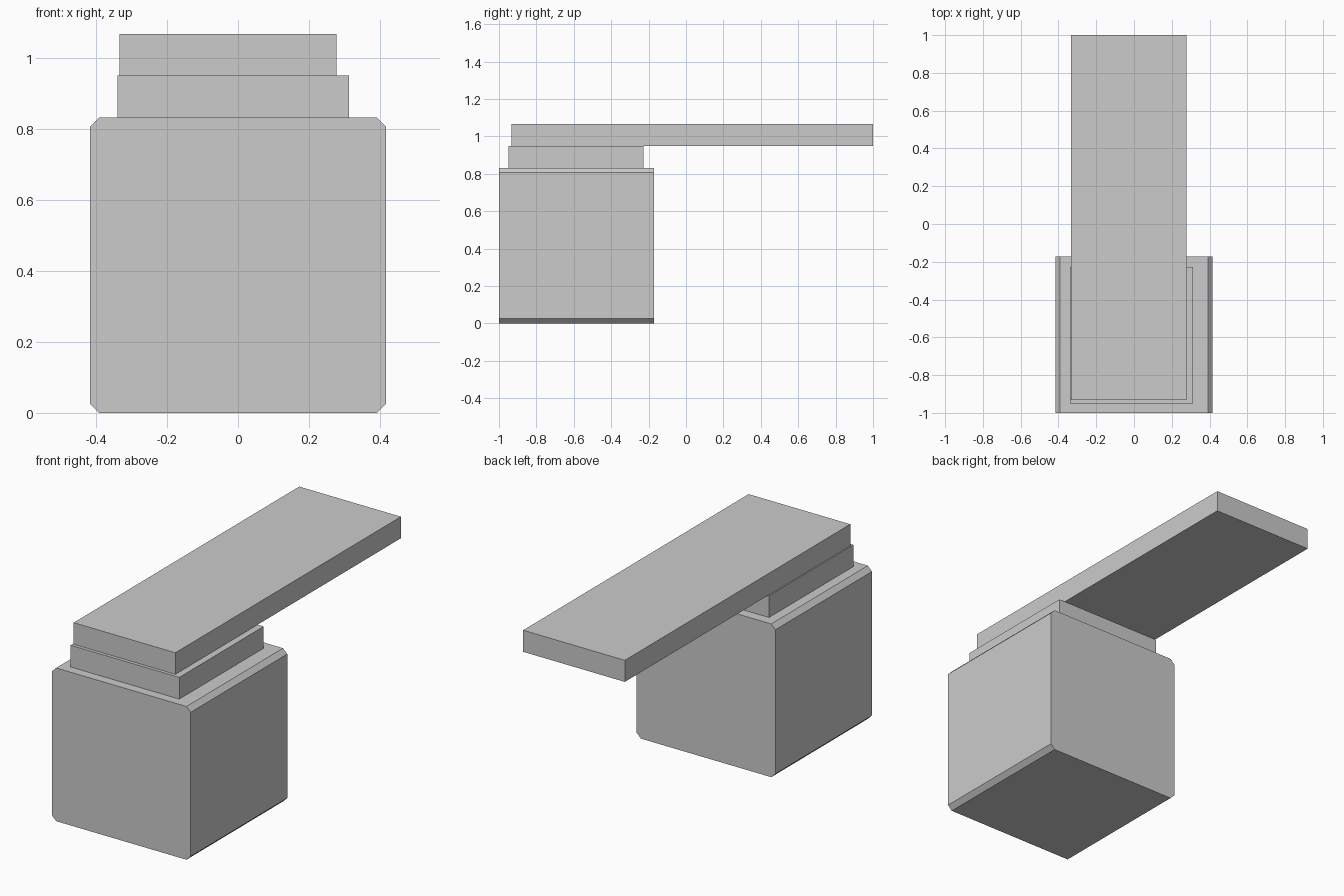
import bpy
import bmesh

default_cube = bpy.data.objects.get("Cube")
if default_cube:
    bpy.data.objects.remove(default_cube, do_unlink=True)

# Single grey finish
GREY = (0.6, 0.6, 0.6, 1.0)
grey = bpy.data.materials.new("plain grey")
grey.use_nodes = True
grey.diffuse_color = GREY
shader = next(n for n in grey.node_tree.nodes if n.type == "BSDF_PRINCIPLED")
shader.inputs["Base Color"].default_value = GREY


def block(name, x, y, z, chamfer=0.0):
    """Box spanning the given ranges; chamfer trims the edges running along y."""
    spans = (x, y, z)
    bm = bmesh.new()
    bmesh.ops.create_cube(bm, size=1.0)
    bmesh.ops.scale(bm, vec=[b - a for a, b in spans], verts=bm.verts)
    if chamfer:
        long_edges = [e for e in bm.edges
                      if abs(e.verts[0].co.y - e.verts[1].co.y) > 0.01]
        bmesh.ops.bevel(bm, geom=long_edges, offset=chamfer, segments=1,
                        affect="EDGES")
    mesh = bpy.data.meshes.new(name)
    bm.to_mesh(mesh)
    bm.free()
    mesh.materials.append(grey)
    obj = bpy.data.objects.new(name, mesh)
    obj.location = [(a + b) / 2 for a, b in spans]
    bpy.context.collection.objects.link(obj)
    return obj


# Chamfered base, stepped spacer and long overhanging plank
block("base_block", (-0.416, 0.416), (-1.0, -0.172), (0.0, 0.831), chamfer=0.025)
block("spacer_slab", (-0.339, 0.313), (-0.95, -0.227), (0.831, 0.949))
block("top_plank", (-0.333, 0.277), (-0.932, 1.0), (0.949, 1.066))
